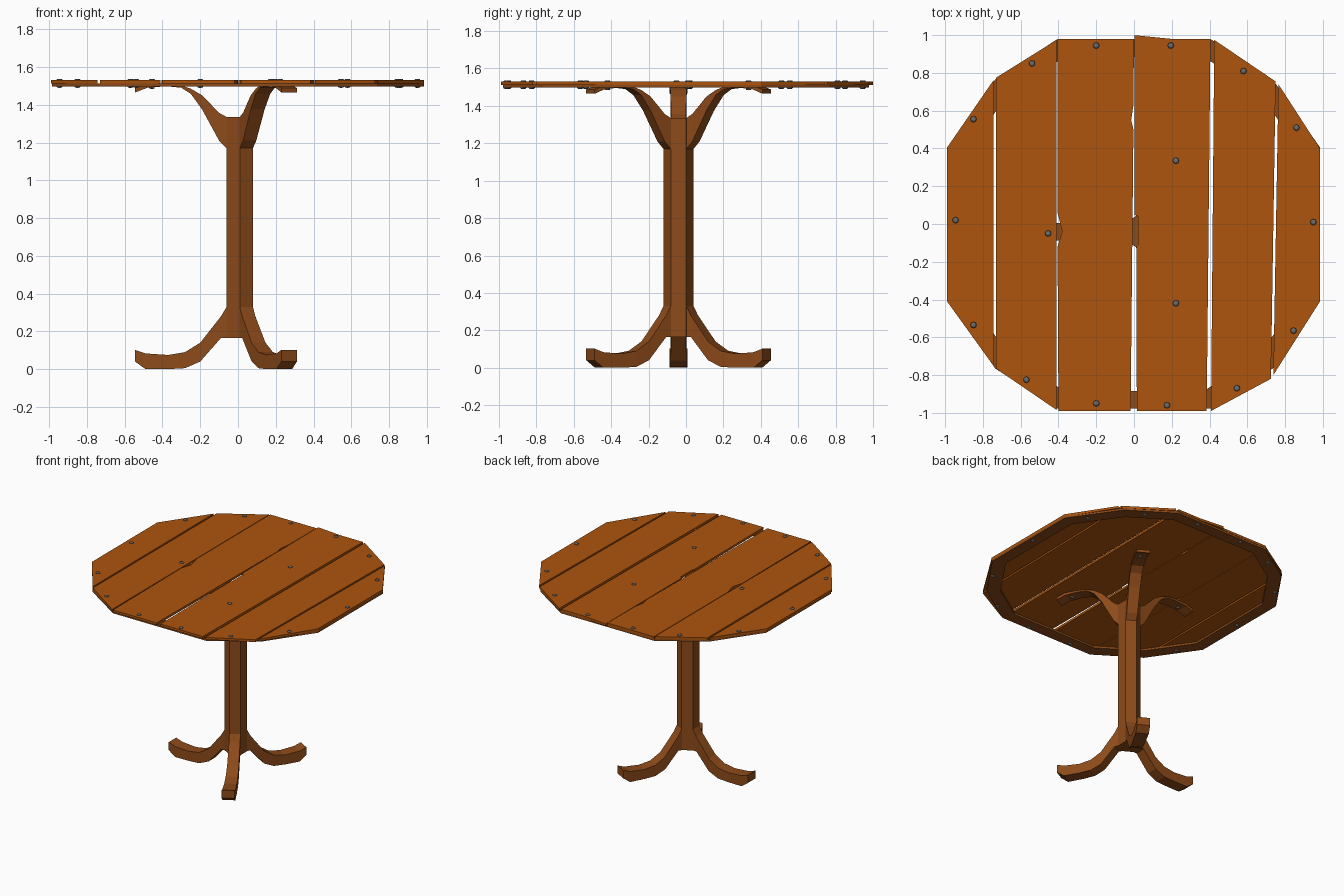
import bpy, bmesh
from math import sin, cos, pi, radians
from mathutils import Vector

if "Cube" in bpy.data.objects:
    bpy.data.objects.remove(bpy.data.objects["Cube"])


def material(name, rgb):
    m = bpy.data.materials.new(name)
    m.diffuse_color = (*rgb, 1)
    m.use_nodes = True
    m.node_tree.nodes["Principled BSDF"].inputs["Base Color"].default_value = m.diffuse_color
    return m


PLANK = material("plank_wood", (0.42, 0.09, 0.004))
LEG = material("leg_wood", (0.27, 0.07, 0.01))
METAL = material("bolt_metal", (0.15, 0.15, 0.15))


def finish(name, bm, mat):
    bmesh.ops.recalc_face_normals(bm, faces=bm.faces)
    me = bpy.data.meshes.new(name)
    bm.to_mesh(me)
    bm.free()
    me.materials.append(mat)
    ob = bpy.data.objects.new(name, me)
    bpy.context.collection.objects.link(ob)
    return ob


def prism(name, pts, z0, z1, mat):
    bm = bmesh.new()
    f = bm.faces.new([bm.verts.new((x, y, z0)) for x, y in pts])
    top = bmesh.ops.extrude_face_region(bm, geom=[f])["geom"]
    bmesh.ops.translate(bm, vec=(0, 0, z1 - z0),
                        verts=[v for v in top if isinstance(v, bmesh.types.BMVert)])
    return finish(name, bm, mat)


def loft(name, rings, mat, closed=False):
    bm = bmesh.new()
    rows = [[bm.verts.new(p) for p in r] for r in rings]
    n = len(rows[0])
    for i in range(len(rows) - (0 if closed else 1)):
        a, b = rows[i], rows[(i + 1) % len(rows)]
        for j in range(n):
            bm.faces.new((a[j], a[(j + 1) % n], b[(j + 1) % n], b[j]))
    if not closed:
        bm.faces.new(rows[0])
        bm.faces.new(rows[-1])
    return finish(name, bm, mat)


# six slightly uneven planks
planks = [
    [(-.99, -.41), (-.745, -.75), (-.745, .76), (-.99, .405)],
    [(-.732, -.765), (-.41, -.985), (-.41, .975), (-.73, .775)],
    [(-.4, -.99), (-.018, -.99), (-.003, .5), (-.015, .55), (-.003, .63), (0, .98),
     (-.405, .98), (-.405, .06), (-.38, -.04), (-.405, -.12)],
    [(.015, -.99), (.385, -.99), (.405, .98), (.2, .98), (.002, 1), (.002, .05),
     (.02, .04), (.02, -.11), (.012, -.12)],
    [(.408, -.99), (.725, -.82), (.75, .755), (.425, .975)],
    [(.738, -.8), (.985, -.41), (.985, .4), (.765, .74)],
]
for i, p in enumerate(planks):
    prism(f"plank_{i + 1}", p, 1.512, 1.53, PLANK)

# twelve-sided rim under the planks
q = [(.985, .405), (.735, .765), (.408, .978)]
quarter = q + [(-x, y) for x, y in reversed(q)]
outline = quarter + [(-x, -y) for x, y in quarter]
rim = []
for x, y in outline:
    rim.append([(x, y, 1.497), (x, y, 1.513),
                (x * .905, y * .905, 1.513), (x * .905, y * .905, 1.497)])
loft("rim", rim, LEG, closed=True)

# hexagonal post
C = Vector((.01, -.04, 0))
prism("post", [(C.x + .081 * cos(pi / 6 + k * pi / 3), C.y + .081 * sin(pi / 6 + k * pi / 3))
               for k in range(6)], .165, 1.335, LEG)

# three feet and three arms: (distance, low z, high z, half width)
foot = [(.03, .165, .33, .04), (.07, .165, .33, .04), (.1, .165, .28, .04),
        (.21, .04, .14, .042), (.29, .005, .09, .044), (.38, 0, .075, .045),
        (.5, 0, .083, .047), (.555, .04, .102, .047)]
arm = [(.03, 1.17, 1.335, .04), (.07, 1.17, 1.335, .04), (.11, 1.21, 1.357, .04),
       (.2, 1.375, 1.45, .042), (.26, 1.458, 1.485, .044), (.31, 1.49, 1.502, .045),
       (.39, 1.498, 1.511, .046), (.49, 1.49, 1.51, .047), (.555, 1.465, 1.488, .047)]


def limb(name, sections, angle, scale):
    d = Vector((cos(angle), sin(angle), 0))
    s = Vector((-d.y, d.x, 0))
    rings = []
    for r, lo, hi, w in sections:
        c = C + d * (r if r < .08 else r * scale)
        rings.append([c + s * a + Vector((0, 0, z))
                      for a, z in ((-w, lo), (w, lo), (w, hi), (-w, hi))])
    loft(name, rings, LEG)


for side, a, k in (("left", 180, 1), ("back", 61, .97), ("front", -61, .97)):
    limb(f"{side}_foot", foot, radians(a), k)
    limb(f"{side}_arm", arm, radians(a), k)


# round-headed bolts, heads above and below
def bolt(name, x, y, low):
    prof = [(.006, low - .007), (.013, low - .005), (.017, low), (.007, low + .002),
            (.007, 1.528), (.017, 1.53), (.013, 1.535), (.006, 1.537)]
    ob = loft(name, [[(x + r * cos(k * pi / 4), y + r * sin(k * pi / 4), z)
                      for k in range(8)] for r, z in prof], METAL)
    for f in ob.data.polygons:
        f.use_smooth = len(f.vertices) == 4


rim_bolts = [(-.945, .02), (-.85, .555), (-.54, .85), (-.2, .945), (.195, .945), (.58, .81),
             (.86, .51), (.95, .01), (.845, -.565), (.545, -.87), (.175, -.96),
             (-.2, -.95), (-.57, -.825), (-.85, -.535)]
for i, (x, y) in enumerate(rim_bolts):
    bolt(f"rim_bolt_{i + 1}", x, y, 1.497)
for i, (x, y) in enumerate([(-.455, -.05), (.222, .335), (.222, -.42)]):
    bolt(f"arm_bolt_{i + 1}", x, y, 1.491)
